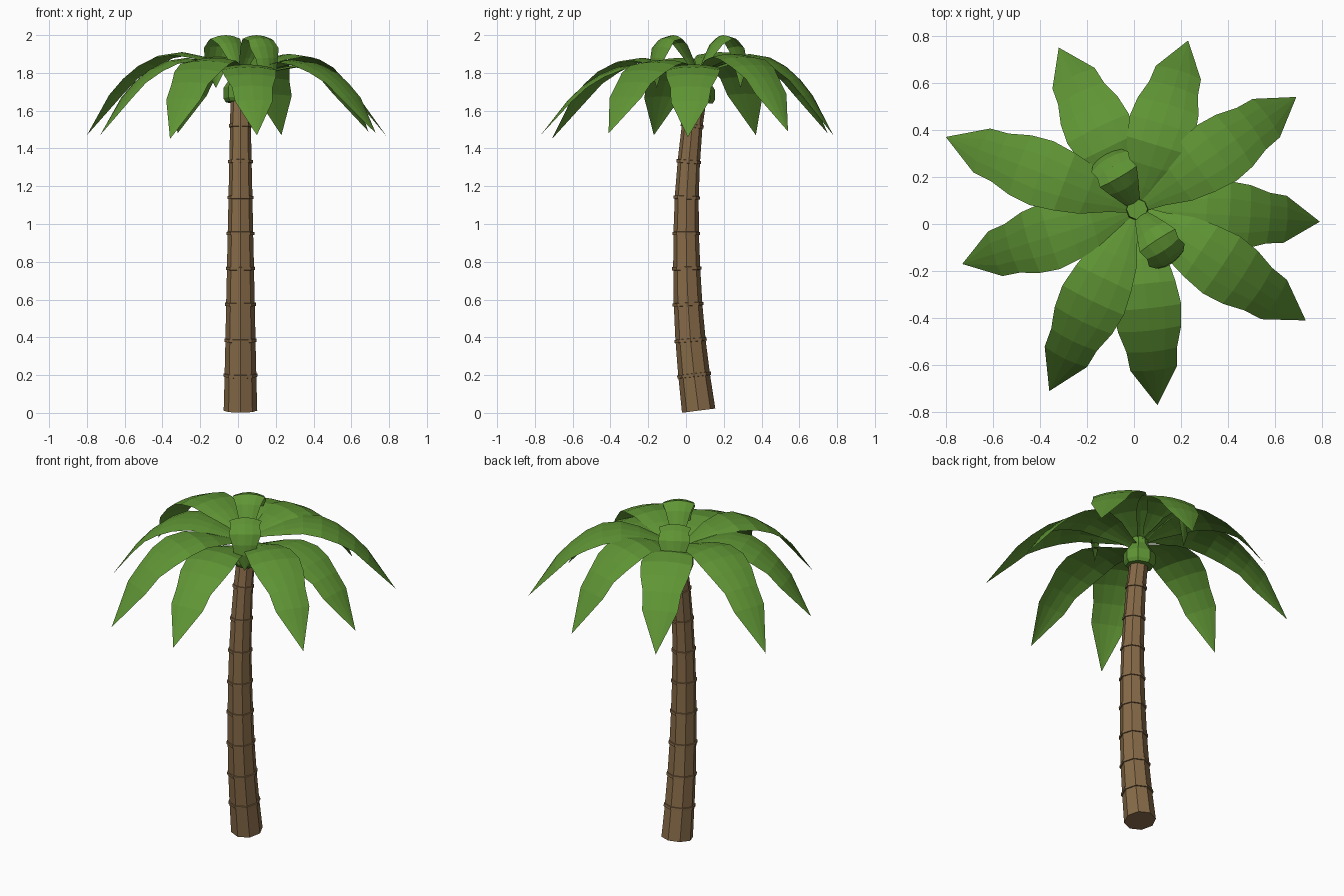
import bpy, bmesh, math
from mathutils import Vector

if "Cube" in bpy.data.objects:
    bpy.data.objects.remove(bpy.data.objects["Cube"])

CX, CY = 0.013, 0.063


def material(name, rgb):
    m = bpy.data.materials.new(name)
    m.diffuse_color = (*rgb, 1)
    m.use_nodes = True
    m.node_tree.nodes["Principled BSDF"].inputs["Base Color"].default_value = m.diffuse_color
    return m


BARK = material("bark", (0.24, 0.145, 0.065))
LEAF = material("leaf", (0.115, 0.30, 0.035))


def finish(name, bm, mat):
    me = bpy.data.meshes.new(name)
    bm.to_mesh(me)
    bm.free()
    me.materials.append(mat)
    ob = bpy.data.objects.new(name, me)
    bpy.context.collection.objects.link(ob)
    return ob


def loft(name, rings, mat, sides=8):
    """Rings are (centre, tilt about x, radius), bottom to top, capped."""
    bm = bmesh.new()
    loops = []
    for c, tilt, r in rings:
        u, v = Vector((1, 0, 0)), Vector((0, math.cos(tilt), math.sin(tilt)))
        loops.append([bm.verts.new(c + r * (u * math.cos(a) + v * math.sin(a)))
                      for a in (2 * math.pi * k / sides for k in range(sides))])
    for a, b in zip(loops, loops[1:]):
        for k in range(sides):
            j = (k + 1) % sides
            bm.faces.new((a[k], a[j], b[j], b[k]))
    bm.faces.new(loops[0][::-1])
    bm.faces.new(loops[-1])
    return finish(name, bm, mat)


# trunk: curved in the side plane, one raised hoop per joint
path = [(0.067, 0.012), (0.043, 0.20), (0.024, 0.385), (0.011, 0.575), (0.004, 0.765),
        (0.001, 0.95), (0.004, 1.14), (0.015, 1.33), (0.033, 1.52), (0.06, 1.69)]
rings = []
for i, (y, z) in enumerate(path):
    (y0, z0), (y1, z1) = path[max(i - 1, 0)], path[min(i + 1, len(path) - 1)]
    d = Vector((0, y1 - y0, z1 - z0)).normalized()
    tilt = -math.atan2(d.y, d.z)
    r = 0.089 - 0.037 * i / 9
    c = Vector((CX, y, z))
    if 0 < i < 9:
        for off, grow in ((-0.009, 0), (-0.008, 0.006), (0.008, 0.006), (0.009, 0)):
            rings.append((c + d * off, tilt, r + grow - 0.001))
    else:
        rings.append((c, tilt, r))
loft("trunk", rings, BARK)

# crown bulb under the leaves
loft("crown_bulb", [(Vector((CX, CY, z)), -0.1, r) for z, r in
                    ((1.645, 0.078), (1.665, 0.09), (1.72, 0.09),
                     (1.75, 0.07), (1.78, 0.05), (1.84, 0.045))], LEAF)


def frond(name, angle, spine, widths, droop):
    """Leaf of four strips: spine is (radius, height), edges hang below the rib."""
    bm = bmesh.new()
    out = Vector((math.cos(angle), math.sin(angle), 0))
    side = Vector((-out.y, out.x, 0))
    rows = []
    for i, ((r, z), w) in enumerate(zip(spine, widths)):
        (r0, z0), (r1, z1) = spine[max(i - 1, 0)], spine[min(i + 1, len(spine) - 1)]
        down = (out * (z1 - z0) - Vector((0, 0, r1 - r0))).normalized()
        base = Vector((CX, CY, z)) + out * r
        if w == 0:
            rows.append([bm.verts.new(base)] * 5)
            continue
        rows.append([bm.verts.new(base + side * w * t + down * droop * w * t * t)
                     for t in (-1, -0.5, 0, 0.5, 1)])
    for a, b in zip(rows, rows[1:]):
        for k in range(4):
            quad = list(dict.fromkeys((a[k], b[k], b[k + 1], a[k + 1])))
            bm.faces.new(quad)
    return finish(name, bm, LEAF)


# nine long arching leaves: tip position, tip height and height of the arch
leaves = [(0.23, 0.78, 1.47, 1.90), (0.69, 0.54, 1.49, 1.90), (0.79, 0.01, 1.46, 1.845),
          (0.73, -0.41, 1.48, 1.87), (0.10, -0.77, 1.47, 1.845), (-0.36, -0.71, 1.45, 1.88),
          (-0.73, -0.17, 1.47, 1.88), (-0.80, 0.37, 1.47, 1.91), (-0.32, 0.75, 1.48, 1.89)]
# radius, and share of the way from tip height to arch height
arch = [(0.02, 0.78), (0.10, 0.86), (0.20, 0.95), (0.30, 1.0), (0.40, 0.965),
        (0.49, 0.86), (0.575, 0.70), (0.65, 0.50), (0.79, 0)]
arch_w = [0.025, 0.055, 0.105, 0.13, 0.145, 0.135, 0.108, 0.1, 0]
for n, (x, y, tip, top) in enumerate(leaves):
    s = math.hypot(x - CX, y - CY) / 0.79
    frond(f"leaf_{n + 1}", math.atan2(y - CY, x - CX),
          [(r * s, tip + (top - tip) * h) for r, h in arch], arch_w, 0.12)

# two young leaves rising and curling over at the top
curl = [(0.01, 1.80), (0.05, 1.88), (0.10, 1.96), (0.155, 2.0), (0.21, 1.985),
        (0.25, 1.94), (0.27, 1.88), (0.275, 1.82), (0.26, 1.72)]
curl_w = [0.02, 0.045, 0.07, 0.09, 0.08, 0.09, 0.07, 0.06, 0]
for n, deg in enumerate((120, -57)):
    frond(f"young_leaf_{n + 1}", math.radians(deg), curl, curl_w, 0.22)
